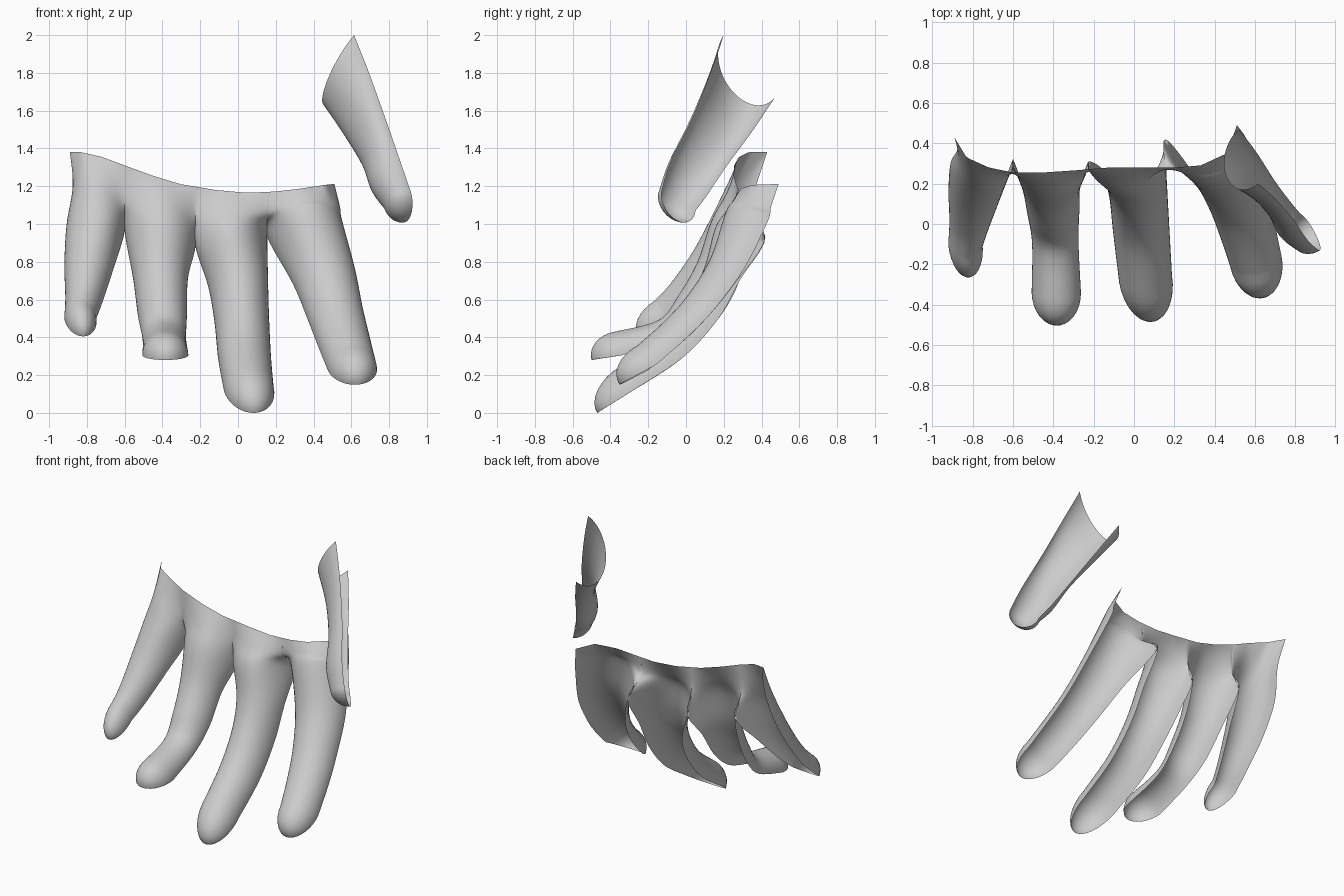
import bpy, bmesh
from math import sin, cos, pi
from mathutils import Vector as V

if "Cube" in bpy.data.objects:
    bpy.data.objects.remove(bpy.data.objects["Cube"])

COLS, SUB, CAP = 24, 6, 8
ANG = [-pi / 2 + pi * i / COLS for i in range(COLS + 1)]


def u_row(a, ridge, b):
    """Half-tube cross-section from rim a over the ridge to rim b."""
    m = (a + b) / 2
    return [m + (b - a) / 2 * sin(t) + (ridge - m) * cos(t) for t in ANG]


def knuckle_row(a, ridge, b, open_a, open_b):
    """Gentle wave from valley to valley; open ends curl round to the rim."""
    row = []
    for t in ANG:
        edge, is_open = (a, open_a) if t < 0 else (b, open_b)
        p = edge.lerp(ridge, cos(t) if is_open else cos(t) ** 2)
        p.x = ridge.x + (edge.x - ridge.x) * abs(sin(t))
        row.append(p)
    return row


def catmull(p0, p1, p2, p3, t):
    return 0.5 * (2 * p1 + (p2 - p0) * t + (2 * p0 - 5 * p1 + 4 * p2 - p3) * t * t
                  + (3 * p1 - p0 - 3 * p2 + p3) * t ** 3)


def loft(bm, ctrl, tip):
    """Smooth skin through the control rows, closed by a rounded tip."""
    n, rows = len(ctrl), []
    for k in range(n - 1):
        a, b, c, d = (ctrl[max(0, min(n - 1, k + o))] for o in (-1, 0, 1, 2))
        for s in range(SUB):
            rows.append([catmull(*q, s / SUB) for q in zip(a, b, c, d)])
    last = ctrl[-1]
    mid = (last[0] + last[-1]) / 2
    for s in range(CAP + 1):
        u = pi / 2 * s / CAP
        rows.append([mid + (tip - mid) * sin(u) + (p - mid) * cos(u) for p in last])
    grid = [[bm.verts.new(p) for p in r] for r in rows]
    for r0, r1 in zip(grid, grid[1:]):
        for i in range(COLS):
            bm.faces.new((r0[i], r1[i], r1[i + 1], r0[i + 1]))


def finish(bm, name):
    bmesh.ops.remove_doubles(bm, verts=bm.verts, dist=0.0005)
    me = bpy.data.meshes.new(name)
    bm.to_mesh(me)
    bm.free()
    me.shade_smooth()
    ob = bpy.data.objects.new(name, me)
    bpy.context.collection.objects.link(ob)


# Knuckle edge shared by the four fingers
EDGE = [V(p) for p in ((-.89, .43, 1.38), (-.83, .33, 1.38), (-.72, .28, 1.355), (-.6, .255, 1.31),
                       (-.45, .255, 1.255), (-.3, .265, 1.21), (-.12, .28, 1.18), (.05, .28, 1.165),
                       (.2, .28, 1.172), (.33, .29, 1.187), (.46, .35, 1.207), (.51, .49, 1.212))]


def edge_at(x):
    for a, b in zip(EDGE, EDGE[1:]):
        if x <= b.x + 1e-6:
            return a.lerp(b, (x - a.x) / (b.x - a.x))
    return EDGE[-1].copy()


# Valleys above the webs, and the webs between neighbouring fingers
BOUNDS = [-.89, -.6, -.225, .155, .51]
VALLEYS = [V((-.875, .37, 1.2)), V((-.6, .25, 1.11)), V((-.225, .26, 1.04)),
           V((.155, .275, 1.05)), V((.54, .45, 1.09))]
WEBS = [None, V((-.6, .32, .96)), V((-.225, .31, .88)), V((.155, .42, .93)), None]

# Stations per finger: rim centre x, y, z, half width, depth; then the tip
LITTLE = [(-.755, .29, .97, .155, .17), (-.79, .16, .77, .13, .15), (-.815, .01, .6, .1, .125),
          (-.835, -.1, .5, .085, .115)], (-.82, -.25, .405)
RING = [(-.41, .31, .92, .18, .2), (-.41, .2, .71, .145, .165), (-.40, .07, .52, .13, .15),
        (-.39, -.09, .39, .115, .115), (-.385, -.34, .305, .122, .13)], (-.38, -.5, .28)
MIDDLE = [(-.035, .36, .9, .175, .22), (0, .28, .69, .16, .2), (.02, .165, .49, .145, .185),
          (.035, -.02, .29, .14, .165), (.057, -.27, .125, .132, .145)], (.09, -.47, 0)
INDEX = [(.37, .405, .96, .19, .22), (.455, .28, .72, .17, .18), (.515, .125, .52, .15, .155),
         (.56, -.02, .375, .14, .145), (.603, -.18, .24, .13, .14)], (.64, -.35, .15)

bm = bmesh.new()
for f, (stations, tip) in enumerate((LITTLE, RING, MIDDLE, INDEX)):
    x0, x1 = BOUNDS[f], BOUNDS[f + 1]
    top = [edge_at((x0 + x1) / 2 + (x1 - x0) / 2 * sin(t)) for t in ANG]
    ctrl = [top]
    pts = [V(s[:3]) for s in stations] + [V(tip)]
    for k, (x, y, z, w, d) in enumerate(stations):
        tan = (pts[k + 1] - pts[max(k - 1, 0)]).normalized()
        back = V((0, -tan.z, tan.y)).normalized()
        side = tan.cross(back).normalized()
        ridge = pts[k] - back * d
        row = u_row(pts[k] - side * w, ridge, pts[k] + side * w)
        if k == 0:
            for web, end, sign in ((WEBS[f], row[0], -1), (WEBS[f + 1], row[-1], 1)):
                if web:
                    shift = web - end
                    row = [p + shift * max(0, sign * sin(t)) ** 4 for p, t in zip(row, ANG)]
            crest = top[COLS // 2].lerp(ridge, .5)
            ctrl.append(knuckle_row(VALLEYS[f], crest, VALLEYS[f + 1], f == 0, f == 3))
        ctrl.append(row)
    loft(bm, ctrl, V(tip))
finish(bm, "fingers")

# Thumb: back rim, ridge, front rim at each station
THUMB = [((.52, .47, 1.67), (.455, .24, 1.71), (.615, .2, 2.0)),
         ((.61, .35, 1.49), (.57, .16, 1.55), (.69, .135, 1.81)),
         ((.70, .21, 1.3), (.665, .05, 1.39), (.78, .035, 1.56)),
         ((.775, .11, 1.15), (.71, -.04, 1.23), (.86, -.08, 1.33)),
         ((.825, .05, 1.07), (.785, -.1, 1.11), (.915, -.13, 1.17))]
bm = bmesh.new()
loft(bm, [u_row(*map(V, s)) for s in THUMB], V((.9, -.05, 1.02)))
finish(bm, "thumb")
